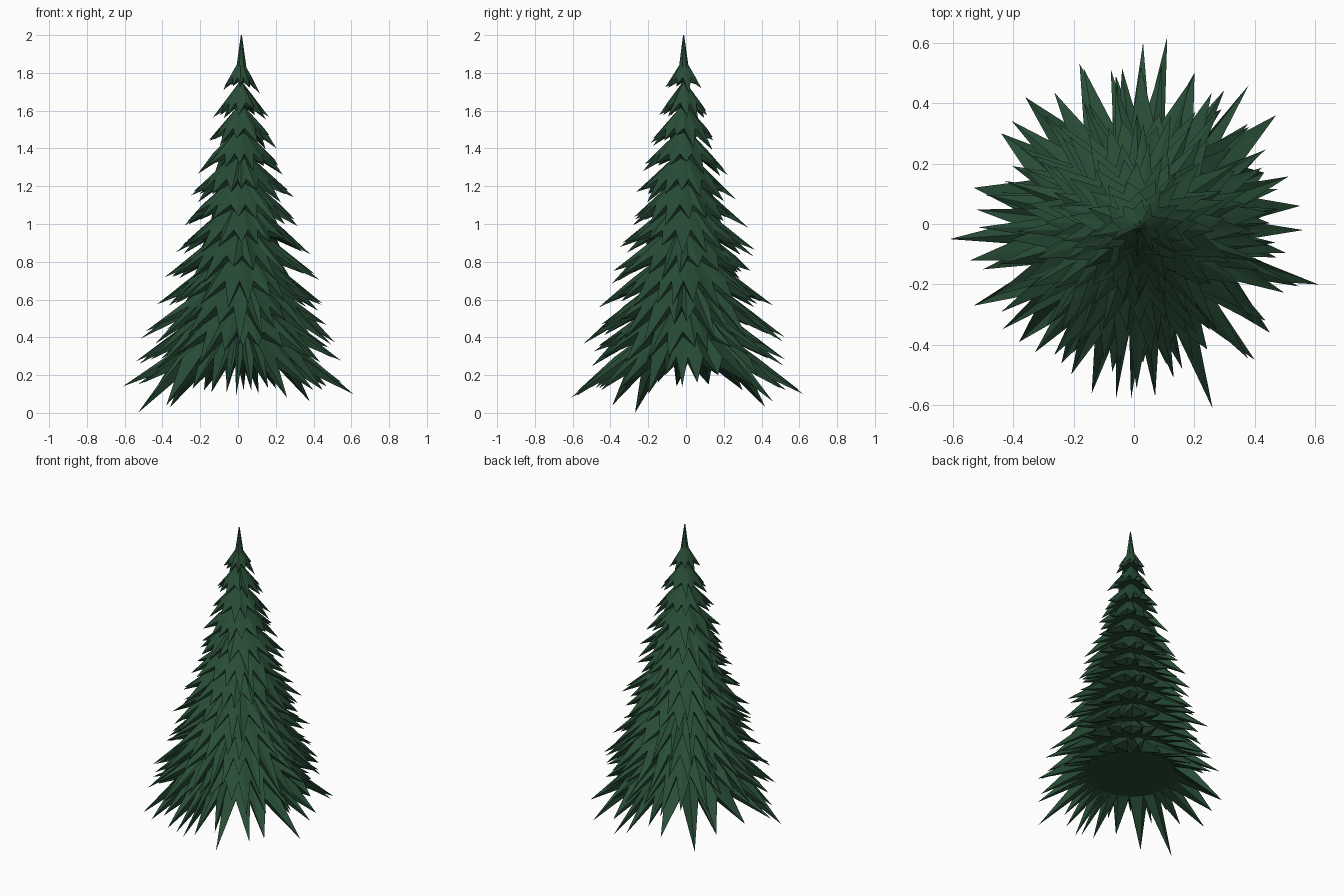
import bpy, bmesh, math, random
from mathutils import Vector

if "Cube" in bpy.data.objects:
    bpy.data.objects.remove(bpy.data.objects["Cube"])

random.seed(7)
CX, CY = 0.015, -0.01          # trunk axis
LEVELS, Z0, STEP = 12, 0.27, 0.1347

green = bpy.data.materials.new("dark pine green")
green.diffuse_color = (0.021, 0.072, 0.037, 1)
green.use_nodes = True
green.node_tree.nodes["Principled BSDF"].inputs["Base Color"].default_value = green.diffuse_color


def finish(name, bm):
    bmesh.ops.recalc_face_normals(bm, faces=bm.faces)
    mesh = bpy.data.meshes.new(name)
    bm.to_mesh(mesh)
    bm.free()
    mesh.materials.append(green)
    obj = bpy.data.objects.new(name, mesh)
    bpy.context.collection.objects.link(obj)
    return obj


def tier(name, z, height, notch_r, tips):
    """Star-shaped cone: apex, raised notches, long drooping tips, flat underside."""
    bm = bmesh.new()
    tips = sorted(tips, key=lambda p: math.atan2(p.y - CY, p.x - CX))
    ang = [math.atan2(p.y - CY, p.x - CX) for p in tips]
    n = len(tips)
    apex = bm.verts.new((CX, CY, z + height))
    tip_v = [bm.verts.new(p) for p in tips]
    notch, inner = [], []
    for i in range(n):
        nxt = ang[(i + 1) % n] + (2 * math.pi if i == n - 1 else 0)
        a = (ang[i] + nxt) / 2
        c, s = math.cos(a), math.sin(a)
        r = notch_r * random.uniform(0.94, 1.06)
        notch.append(bm.verts.new((CX + r * c, CY + r * s, z + 0.025)))
        r = notch_r * 0.75
        inner.append(bm.verts.new((CX + r * c, CY + r * s, z)))
    for i in range(n):
        p = i - 1
        bm.faces.new((apex, notch[p], tip_v[i]))
        bm.faces.new((apex, tip_v[i], notch[i]))
        bm.faces.new((tip_v[i], notch[p], inner[p]))
        bm.faces.new((tip_v[i], inner[p], inner[i]))
        bm.faces.new((tip_v[i], inner[i], notch[i]))
    bm.faces.new(inner[::-1])
    return finish(name, bm)


# Lowest tier: long needle tips around the skirt (x, y, z)
skirt = [(.03, .60, .12), (.11, .62, .10), (.20, .50, .13), (.29, .38, .2),
         (.38, .46, .06), (.47, .36, .14), (.43, .17, .2), (.55, .06, .16),
         (.56, -.02, .14), (.47, -.11, .2), (.61, -.20, .10), (.45, -.36, .12),
         (.40, -.45, .12), (.26, -.61, .08), (.16, -.48, .13), (.07, -.57, .12),
         (-.01, -.58, .09), (-.06, -.58, .11), (-.14, -.56, .11), (-.24, -.46, .13),
         (-.38, -.39, .04), (-.53, -.27, .0), (-.50, -.15, .16), (-.61, -.05, .14),
         (-.53, .12, .15), (-.44, .30, .12), (-.36, .42, .03), (-.18, .53, .12),
         (-.06, .49, .15)]
tier("branch_tier_1", Z0, 0.30, 0.37, [Vector(p) for p in skirt])

# Remaining tiers shrink towards the top
for k in range(1, LEVELS):
    z = Z0 + STEP * k
    R = 0.62 - 0.047 * k
    h = 0.30 - 0.0155 * k
    rn = 0.59 * R
    slope = (h - 0.025) / rn
    n = round(29 - 1.75 * k)
    tips = []
    for i in range(n):
        a = (i + random.uniform(-0.28, 0.28)) * 2 * math.pi / n + k
        r = R * random.uniform(0.78, 1.02)
        drop = slope * (r - rn) * random.uniform(0.75, 1.2)
        tips.append(Vector((CX + r * math.cos(a), CY + r * math.sin(a), z + 0.025 - drop)))
    tier(f"branch_tier_{k + 1}", z, h, rn, tips)

# Pointed leader at the top
bm = bmesh.new()
bmesh.ops.create_cone(bm, cap_ends=True, segments=7, radius1=0.027, radius2=0.003, depth=0.17)
bmesh.ops.translate(bm, verts=bm.verts, vec=(CX + 0.003, CY - 0.003, 1.915))
finish("top_leader", bm)
